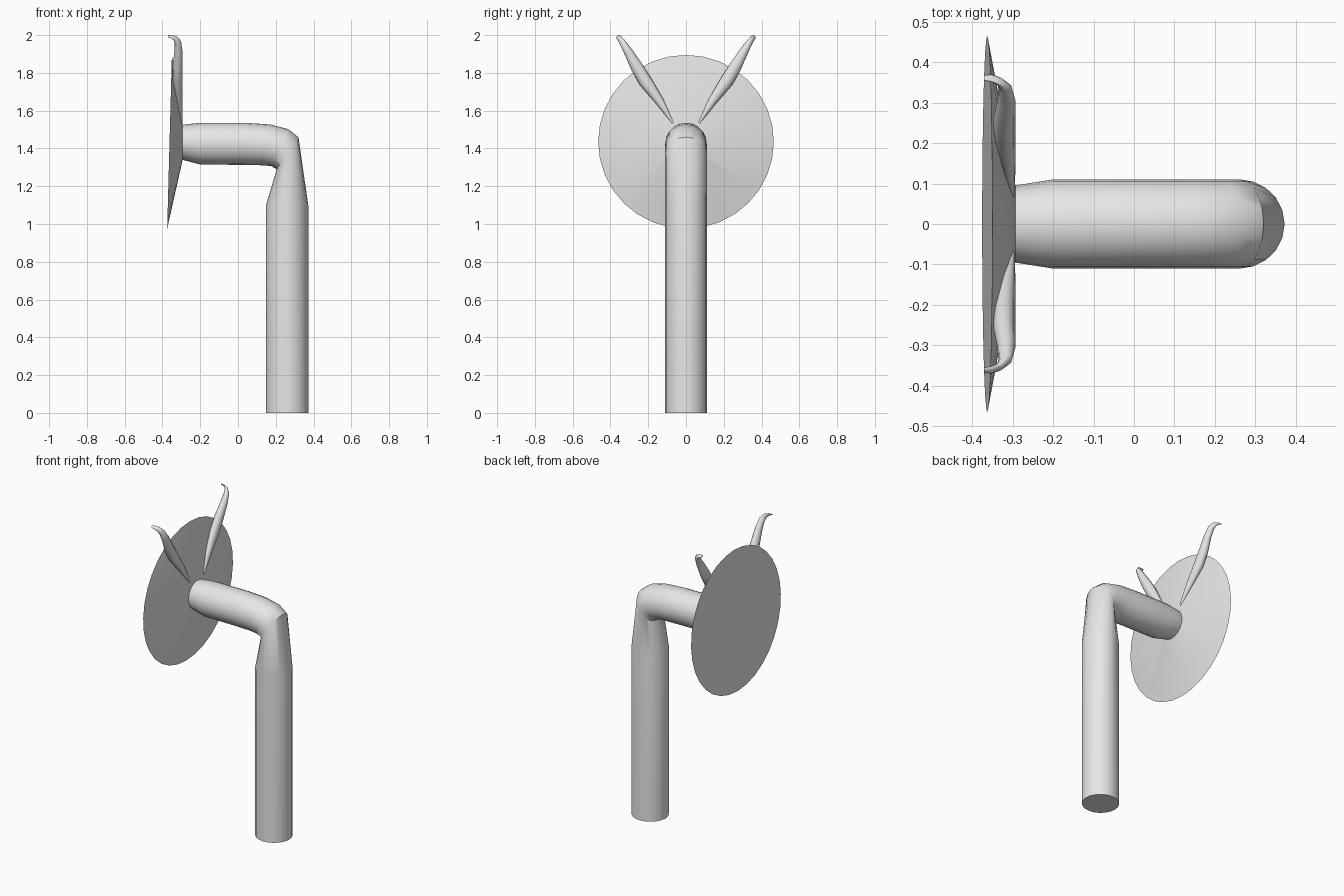
import bpy, bmesh, math
from mathutils import Vector

cube = bpy.data.objects.get("Cube")
if cube:
    bpy.data.objects.remove(cube)

grey = bpy.data.materials.new("light_grey")
grey.use_nodes = True
colour = (0.8, 0.8, 0.8, 1)
grey.diffuse_color = colour
grey.node_tree.nodes["Principled BSDF"].inputs["Base Color"].default_value = colour


def ellipse(centre, u, v, sides):
    """Points of an ellipse with half axes u and v."""
    steps = [2 * math.pi * i / sides for i in range(sides)]
    return [centre + u * math.cos(a) + v * math.sin(a) for a in steps]


def span_ring(inner, outer, half_width, sides):
    """Ring between two points of the side profile, given as (x, z)."""
    p, q = (Vector((x, 0, z)) for x, z in (inner, outer))
    return ellipse((p + q) / 2, (q - p) / 2, Vector((0, half_width, 0)), sides)


def loft(name, rings, angle):
    """Skin a row of rings and close both ends."""
    bm = bmesh.new()
    rows = [[bm.verts.new(p) for p in ring] for ring in rings]
    n = len(rows[0])
    for a, b in zip(rows, rows[1:]):
        for i in range(n):
            j = (i + 1) % n
            bm.faces.new((a[i], a[j], b[j], b[i]))
    bm.faces.new(rows[0])
    bm.faces.new(rows[-1])
    bmesh.ops.recalc_face_normals(bm, faces=bm.faces)
    mesh = bpy.data.meshes.new(name)
    bm.to_mesh(mesh)
    bm.free()
    mesh.materials.append(grey)
    obj = bpy.data.objects.new(name, mesh)
    bpy.context.collection.objects.link(obj)
    bpy.ops.object.select_all(action='DESELECT')
    obj.select_set(True)
    bpy.context.view_layer.objects.active = obj
    bpy.ops.object.shade_smooth_by_angle(angle=math.radians(angle))
    return obj


# Upright post and bent arm: inner profile point, outer profile point, half width
pipe = [
    ((0.148, 0), (0.372, 0), 0.11),
    ((0.148, 0.2), (0.372, 0.2), 0.11),
    ((0.148, 1.1), (0.372, 1.1), 0.11),
    ((0.205, 1.29), (0.32, 1.46), 0.11),
    ((0.175, 1.307), (0.265, 1.503), 0.11),
    ((0.12, 1.311), (0.17, 1.527), 0.11),
    ((0.02, 1.313), (0.05, 1.535), 0.11),
    ((-0.2, 1.315), (-0.2, 1.536), 0.11),
    ((-0.295, 1.34), (-0.295, 1.525), 0.095),
]
loft("bent_pipe", [span_ring(*r, 20) for r in pipe], 35)

# Shallow cone-backed disc, slightly tilted
disc = [
    ((-0.375, 0.975), (-0.35, 1.895), 0.465),
    ((-0.293, 1.34), (-0.293, 1.525), 0.095),
]
loft("tilted_disc", [span_ring(*r, 32) for r in disc], 12)

# Leaf-shaped horns with curled tips: x, y, z, half width, half depth, curl angle
horn = [
    (-0.302, 0.07, 1.535, 0.005, 0.008, 0),
    (-0.312, 0.14, 1.65, 0.023, 0.019, 0),
    (-0.32, 0.215, 1.755, 0.035, 0.027, 0),
    (-0.32, 0.26, 1.83, 0.033, 0.027, 0),
    (-0.315, 0.305, 1.91, 0.024, 0.022, 0),
    (-0.318, 0.335, 1.96, 0.017, 0.018, 20),
    (-0.332, 0.352, 1.983, 0.013, 0.012, 55),
    (-0.352, 0.36, 1.991, 0.011, 0.007, 90),
    (-0.371, 0.361, 1.995, 0.008, 0.004, 90),
]
for side, name in ((1, "back_horn"), (-1, "front_horn")):
    across = Vector((0, 0.84 * side, -0.54))
    rings = []
    for x, y, z, width, depth, curl in horn:
        a = math.radians(curl)
        out = Vector((math.cos(a), 0, math.sin(a)))
        rings.append(ellipse(Vector((x, y * side, z)), across * width, out * depth, 12))
    loft(name, rings, 50)
